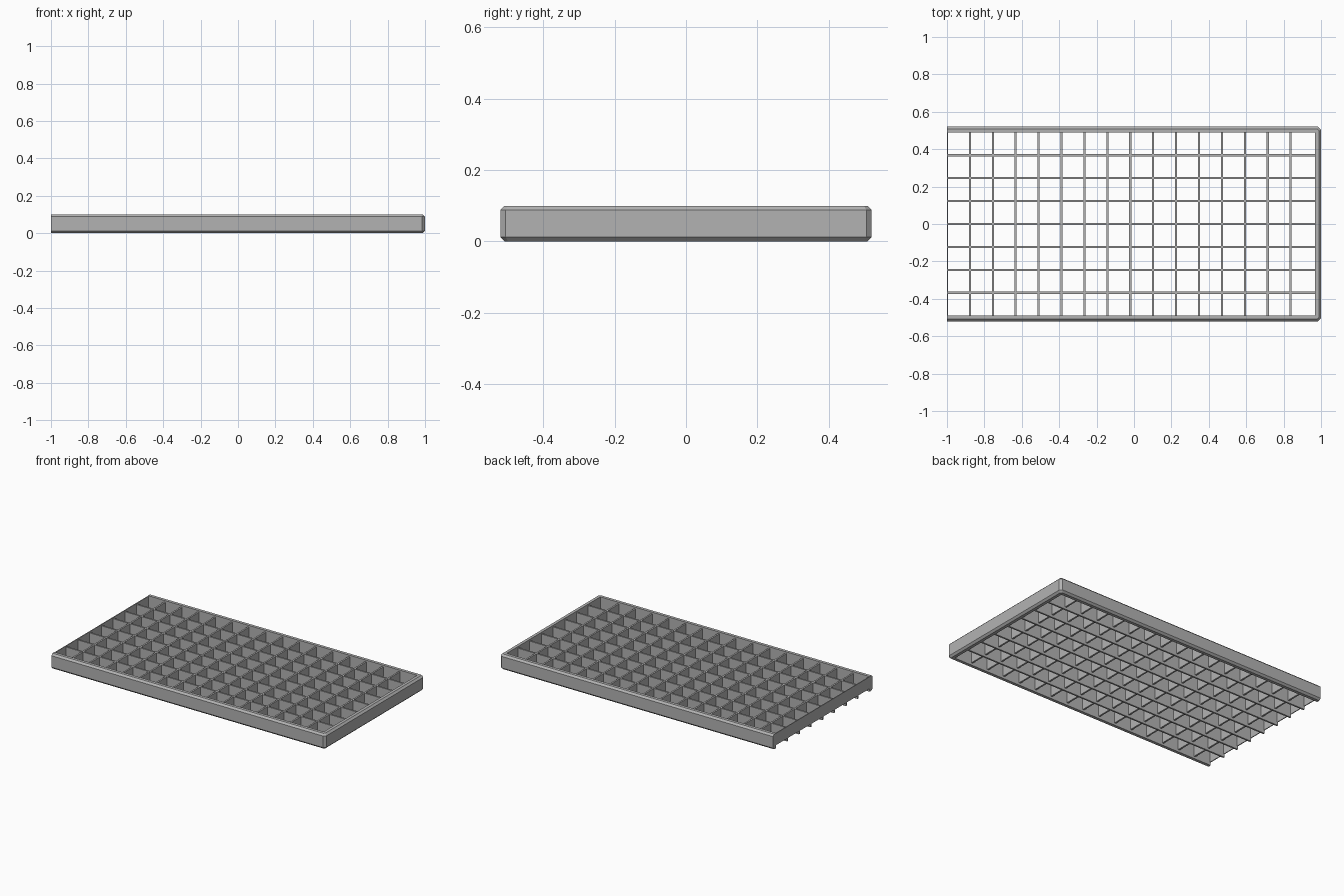
import bpy, bmesh

cube = bpy.data.objects.get("Cube")
if cube:
    bpy.data.objects.remove(cube, do_unlink=True)

# One flat grey for the whole grate
grey = bpy.data.materials.new("mid grey")
grey.use_nodes = True
color = (0.45, 0.45, 0.45, 1)
grey.diffuse_color = color
grey.node_tree.nodes["Principled BSDF"].inputs["Base Color"].default_value = color

HALF_Y, HEIGHT, RIM, BEVEL = 0.52, 0.1, 0.032, 0.012
PITCH, BAR, BAR_TOP = 0.1225, 0.011, 0.09


def finish(bm, name):
    bmesh.ops.remove_doubles(bm, verts=bm.verts, dist=1e-5)
    bmesh.ops.recalc_face_normals(bm, faces=bm.faces)
    mesh = bpy.data.meshes.new(name)
    bm.to_mesh(mesh)
    bm.free()
    mesh.materials.append(grey)
    obj = bpy.data.objects.new(name, mesh)
    bpy.context.collection.objects.link(obj)
    return obj


def add_box(bm, x0, x1, y0, y1, z0, z1):
    verts = bmesh.ops.create_cube(bm, size=1)["verts"]
    for v in verts:
        v.co = ((x0, x1)[v.co.x > 0], (y0, y1)[v.co.y > 0], (z0, z1)[v.co.z > 0])


# Three-sided rim: a bevelled profile swept round two clipped corners
profile = [(BEVEL, 0), (0, BEVEL), (0, HEIGHT - BEVEL), (BEVEL, HEIGHT),
           (RIM, HEIGHT), (RIM, 0)]
bm = bmesh.new()
rings = []
for inset, z in profile:
    clip = max(0.015 - inset * 0.5, 0)
    x, y = 1 - inset, HALF_Y - inset
    path = [(-1, -y), (x - clip, -y), (x, -y + clip),
            (x, y - clip), (x - clip, y), (-1, y)]
    rings.append([bm.verts.new((px, py, z)) for px, py in path])
for i, ring in enumerate(rings):
    after = rings[(i + 1) % len(rings)]
    for k in range(len(ring) - 1):
        bm.faces.new((ring[k], ring[k + 1], after[k + 1], after[k]))
for end in (0, -1):
    bm.faces.new([ring[end] for ring in rings])
bmesh.ops.dissolve_degenerate(bm, dist=1e-5, edges=bm.edges)
finish(bm, "rim")

# Long bars, reaching the bottom of the grate
bm = bmesh.new()
for i in range(-3, 4):
    y = i * PITCH
    add_box(bm, -1, 1 - RIM, y - BAR / 2, y + BAR / 2, 0, BAR_TOP)
finish(bm, "long_bars")

# Cross bars, slightly shallower
bm = bmesh.new()
inner_y = HALF_Y - RIM
for i in range(1, 16):
    x = -1 + i * PITCH
    add_box(bm, x - BAR / 2, x + BAR / 2, -inner_y, inner_y, 0.015, BAR_TOP - 0.0005)
finish(bm, "cross_bars")

# Thin wall closing the plain end
bm = bmesh.new()
add_box(bm, -1, -1 + BAR / 2, -inner_y, inner_y, 0.02, HEIGHT - 0.002)
finish(bm, "end_wall")
